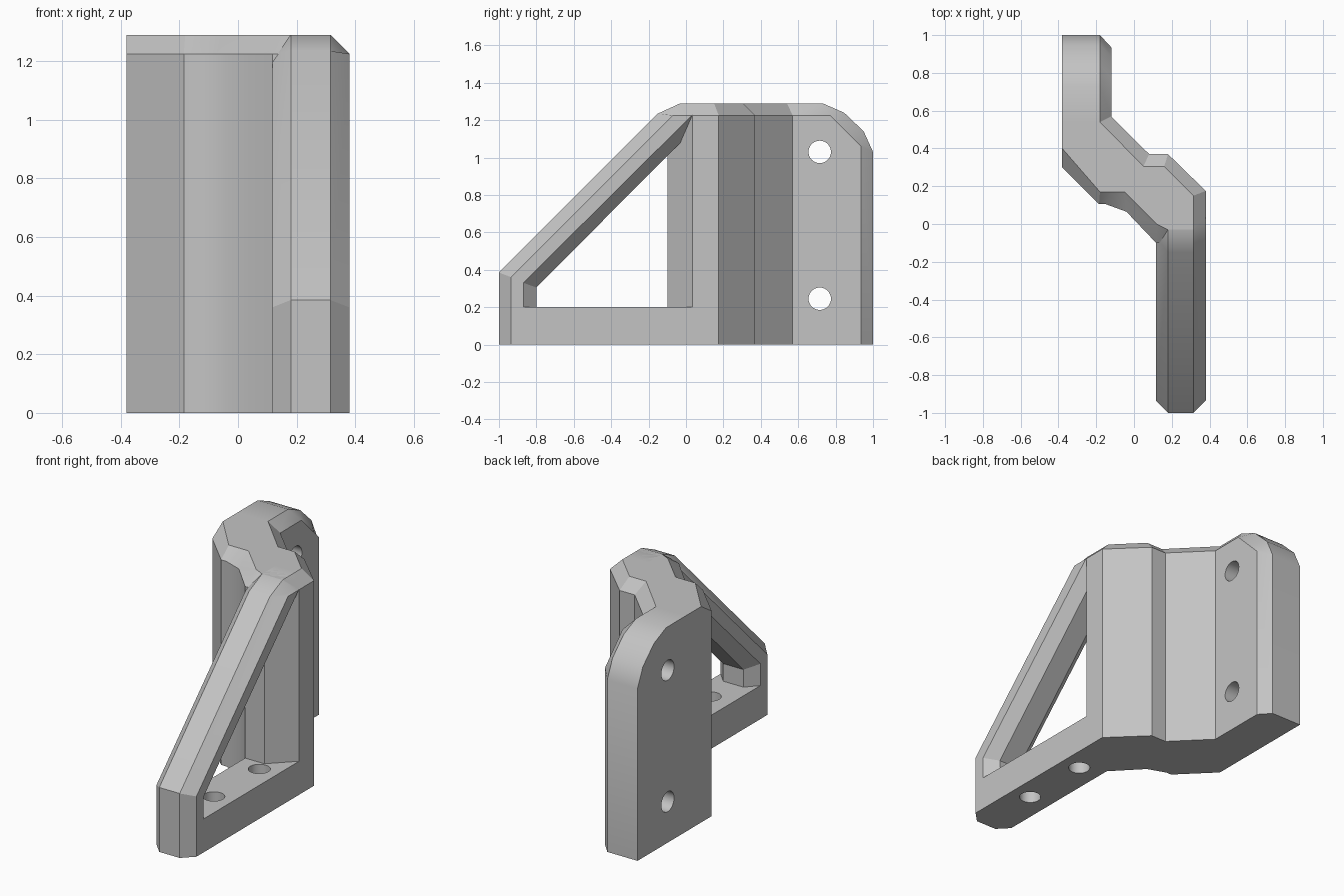
import bpy, bmesh, math

old = bpy.data.objects.get("Cube")
if old:
    bpy.data.objects.remove(old, do_unlink=True)

grey = bpy.data.materials.new("plain_grey")
grey.use_nodes = True
grey.diffuse_color = (0.55, 0.55, 0.55, 1)
grey.node_tree.nodes["Principled BSDF"].inputs["Base Color"].default_value = (0.55, 0.55, 0.55, 1)


def loft(name, rings):
    """Skin matching rings of points and cap both ends."""
    bm = bmesh.new()
    loops = [[bm.verts.new(p) for p in ring] for ring in rings]
    for a, b in zip(loops, loops[1:]):
        for i in range(len(a)):
            j = (i + 1) % len(a)
            bm.faces.new((a[i], a[j], b[j], b[i]))
    bm.faces.new(loops[0])
    bm.faces.new(loops[-1])
    bmesh.ops.recalc_face_normals(bm, faces=bm.faces)
    mesh = bpy.data.meshes.new(name)
    bm.to_mesh(mesh)
    bm.free()
    mesh.materials.append(grey)
    obj = bpy.data.objects.new(name, mesh)
    bpy.context.collection.objects.link(obj)
    return obj


def activate(obj):
    bpy.ops.object.select_all(action='DESELECT')
    obj.select_set(True)
    bpy.context.view_layer.objects.active = obj


def drill(obj, centre, rotation, depth):
    """Cut one round screw hole."""
    bpy.ops.mesh.primitive_cylinder_add(vertices=32, radius=0.06, depth=depth,
                                        location=centre, rotation=rotation)
    cutter = bpy.context.object
    cutter.name = "hole_cutter"
    cutter.hide_render = True
    cutter.data.materials.append(grey)
    mod = obj.modifiers.new("screw_hole", 'BOOLEAN')
    mod.operation = 'DIFFERENCE'
    mod.solver = 'EXACT'
    mod.object = cutter
    activate(obj)
    bpy.ops.object.modifier_apply(modifier=mod.name)
    bpy.data.objects.remove(cutter, do_unlink=True)


def across(x, profile):
    return [(x, y, z) for y, z in profile]


def level(z, plan):
    return [(x, y, z) for x, y in plan]


# Mounting plate: rounded upper corner, chamfer on one side
plate_outer = [(.54, 0), (1, 0), (1, 1.03), (.95, 1.14), (.845, 1.24), (.73, 1.29), (.54, 1.29)]
plate_inset = [(.57, 0), (.935, 0), (.935, 1.06), (.885, 1.11), (.82, 1.175), (.77, 1.225), (.57, 1.225)]
plate = loft("mounting_plate", [across(-.38, plate_outer), across(-.18, plate_outer),
                                across(-.12, plate_inset)])
for z in (.245, 1.03):
    drill(plate, (-.25, .715, z), (0, math.pi / 2, 0), 0.5)

# Stepped wall joining plate and brace, chamfered along the top
wall_plan = [(-.38, .54), (-.38, .3), (-.185, .105), (-.15, .105), (-.04, .065), (.117, -.1),
             (.245, -.1), (.38, .035), (.38, .175), (.18, .37), (.08, .37), (-.12, .57)]
wall_top = [(-.38, .54), (-.38, .4), (-.18, .17), (-.12, .17), (-.05, .17), (.12, 0),
            (.18, -.03), (.315, -.03), (.315, .15), (.16, .305), (.05, .305), (-.18, .54)]
wall = loft("stepped_wall", [level(0, wall_plan), level(1.225, wall_plan), level(1.29, wall_top)])

# Triangular brace: foot, short post and sloping strut in one chamfered frame
brace_mid = [(.1, 0), (-1, 0), (-1, .385), (-.15, 1.235), (-.03, 1.29), (.1, 1.29),
             (.1, 1.21), (-.8, .305), (-.8, .2), (.1, .2)]
brace_side = [(.1, 0), (-.935, 0), (-.935, .36), (-.07, 1.225), (0, 1.225), (.03, 1.225),
              (.03, 1.224), (-.87, .33), (-.87, .2), (.1, .2)]
brace = loft("triangular_brace", [across(.117, brace_side), across(.18, brace_mid),
                                  across(.315, brace_mid), across(.38, brace_side)])
for y in (-.6, -.17):
    drill(brace, (.26, y, .1), (0, 0, 0), 0.3)

for part in (plate, wall, brace):
    activate(part)
    bpy.ops.object.shade_smooth_by_angle(angle=math.radians(30))
